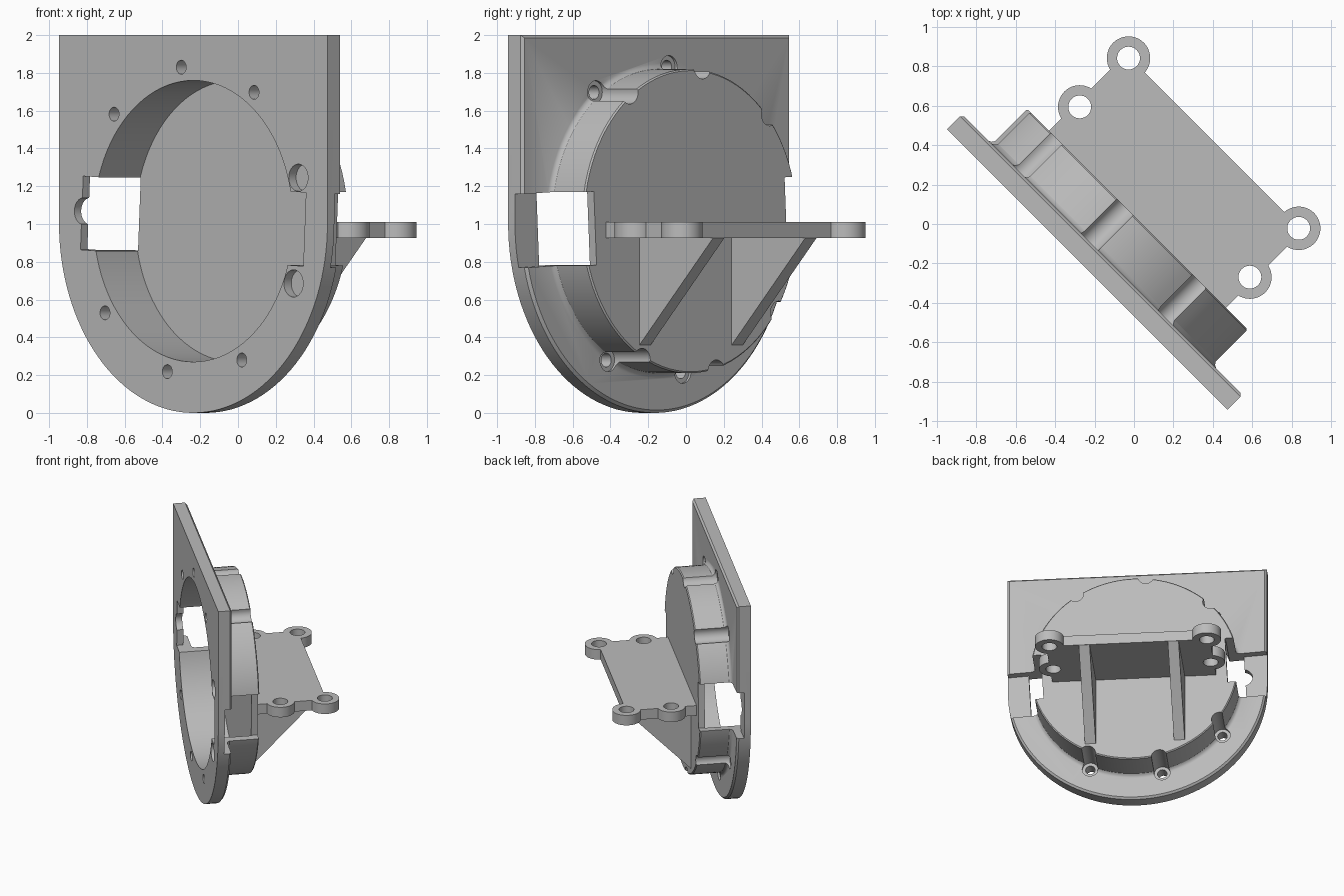
import bpy, bmesh
from math import sin, cos, pi, radians
from mathutils import Matrix, Vector

cube = bpy.data.objects.get("Cube")
if cube:
    bpy.data.objects.remove(cube)

grey = bpy.data.materials.new("plain_grey")
grey.use_nodes = True
grey.diffuse_color = (0.5, 0.5, 0.5, 1)
grey.node_tree.nodes["Principled BSDF"].inputs["Base Color"].default_value = (0.5, 0.5, 0.5, 1)

HUB = 1.015            # height of the housing axis
FRONT, BACK = -0.331, -0.223   # plate faces
REAR = 0.03            # rear face of the housing


def circle(a, b, r, n=48, start=0.0, sweep=2 * pi):
    full = sweep >= 2 * pi
    steps = n if full else n + 1
    return [(a + r * cos(start + sweep * i / n), b + r * sin(start + sweep * i / n)) for i in range(steps)]


def loft(name, rings):
    """Closed solid through rings with equal point counts."""
    bm = bmesh.new()
    loops = [[bm.verts.new(p) for p in ring] for ring in rings]
    n = len(loops[0])
    for low, high in zip(loops, loops[1:]):
        for i in range(n):
            j = (i + 1) % n
            bm.faces.new((low[i], low[j], high[j], high[i]))
    bm.faces.new(loops[0])
    bm.faces.new(loops[-1])
    bmesh.ops.recalc_face_normals(bm, faces=bm.faces)
    mesh = bpy.data.meshes.new(name)
    bm.to_mesh(mesh)
    bm.free()
    mesh.materials.append(grey)
    obj = bpy.data.objects.new(name, mesh)
    bpy.context.collection.objects.link(obj)
    return obj


def prism(name, profile, lo, hi, axis="y"):
    place = {"x": lambda p, d: (d, p[0], p[1]),
             "y": lambda p, d: (p[0], d, p[1]),
             "z": lambda p, d: (p[0], p[1], d)}[axis]
    return loft(name, [[place(p, d) for p in profile] for d in (lo, hi)])


def rect(a0, a1, b0, b1):
    return [(a0, b0), (a1, b0), (a1, b1), (a0, b1)]


def combine(obj, tool, operation="DIFFERENCE"):
    tool.hide_render = True
    mod = obj.modifiers.new("combine", "BOOLEAN")
    mod.operation, mod.solver, mod.object = operation, "EXACT", tool
    graph = bpy.context.evaluated_depsgraph_get()
    mesh = bpy.data.meshes.new_from_object(obj.evaluated_get(graph))
    obj.modifiers.clear()
    obj.data = mesh
    bpy.data.objects.remove(tool)


# Mounting plate: square top, round bottom, slightly chamfered rear edge
def plate_ring(depth, inset):
    r = 1.005 - inset
    outline = circle(0, 1.005, r, 64, pi, pi) + [(r, 2 - inset), (-r, 2 - inset)]
    return [(u, depth, z) for u, z in outline]


body = loft("mounting_plate_and_housing",
            [plate_ring(FRONT, 0), plate_ring(BACK - 0.015, 0), plate_ring(BACK, 0.015)])

# Round housing with a fillet at the plate and an eased rear edge
profile = [(-0.26, 0.83), (BACK, 0.83), (-0.215, 0.815), (-0.2, 0.805), (0.022, 0.805), (REAR, 0.797)]
housing = loft("housing", [[(u, d, z) for u, z in circle(0, HUB, r, 96)] for d, r in profile])
combine(body, housing, "UNION")

# Front pocket
combine(body, prism("pocket", circle(0, HUB, 0.745, 96), -0.5, -0.02))

# Side windows and the slots running to the plate edges, tilted about the hub
tilt = (Matrix.Translation((0, 0, HUB)) @ Matrix.Rotation(radians(3), 4, "Y")
        @ Matrix.Translation((0, 0, -HUB)))
for side in (-1, 1):
    for inner, outer, lo, hi in ((0.715, 1.2, -0.28, 0.2), (0.715, 0.835, -0.5, -0.2)):
        a, b = sorted((side * inner, side * outer))
        slot = prism("slot", rect(a, b, HUB - 0.195, HUB + 0.195), lo, hi)
        slot.data.transform(tilt)
        combine(body, slot)

# Nine stations: six screw holes with housing scallops, three blind recesses
for k in range(9):
    angle = radians(16.3 + 40 * k)
    u, z = 0.82 * cos(angle), HUB + 0.82 * sin(angle)
    if k in (0, 4, 8):
        combine(body, prism("recess", circle(u, z, 0.072, 32), -0.5, FRONT + 0.055))
    else:
        combine(body, prism("scallop", circle(u, z, 0.062, 32), BACK - 0.015, 0.2))
        combine(body, prism("screw_hole", circle(u, z, 0.037, 24), -0.5, 0))

# Rear shelf with four eared holes
shelf = prism("shelf", rect(-0.635, 0.635, REAR - 0.01, 0.582), 0.925, 1.01, "z")
ears = [(s * 0.61, v) for s in (-1, 1) for v in (0.225, 0.575)]
for u, v in ears:
    combine(shelf, prism("ear", circle(u, v, 0.11), 0.925, 1.01, "z"), "UNION")
for u, v in ears:
    combine(shelf, prism("ear_hole", circle(u, v, 0.058, 32), 0.8, 1.1, "z"))

# Triangular ribs under the shelf
parts = [body, shelf]
for name, u in (("right_rib", -0.35), ("left_rib", 0.34)):
    triangle = [(REAR - 0.01, 0.36), (REAR, 0.36), (0.58, 0.925), (REAR - 0.01, 0.925)]
    parts.append(prism(name, triangle, u - 0.042, u + 0.042, "x"))

# Turn the assembly and shade it
bpy.ops.object.select_all(action="DESELECT")
for obj in parts:
    obj.rotation_euler.z = radians(-45)
    obj.location = Vector((-0.003, 0.003, 0))
    obj.select_set(True)
    bpy.context.view_layer.objects.active = obj
bpy.ops.object.shade_smooth_by_angle(angle=radians(30))
